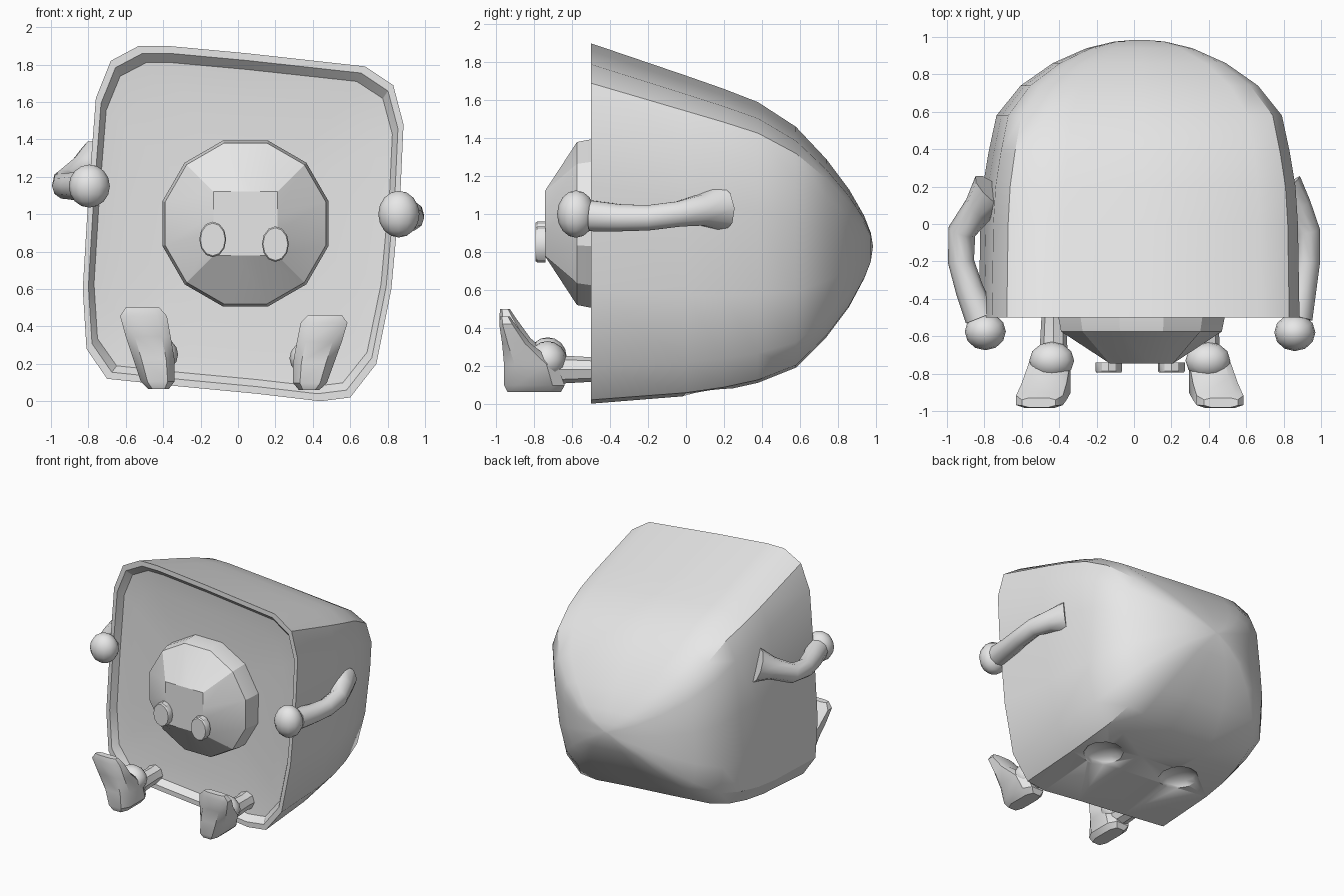
import bpy, bmesh, math
from mathutils import Vector

if "Cube" in bpy.data.objects:
    bpy.data.objects.remove(bpy.data.objects["Cube"])

grey = bpy.data.materials.new("plain grey")
grey.use_nodes = True
grey.diffuse_color = (0.8, 0.8, 0.8, 1)
grey.node_tree.nodes["Principled BSDF"].inputs["Base Color"].default_value = (0.8, 0.8, 0.8, 1)


def finish(name, bm, angle=30):
    bmesh.ops.recalc_face_normals(bm, faces=bm.faces)
    mesh = bpy.data.meshes.new(name)
    bm.to_mesh(mesh)
    bm.free()
    mesh.materials.append(grey)
    ob = bpy.data.objects.new(name, mesh)
    bpy.context.collection.objects.link(ob)
    bpy.ops.object.select_all(action="DESELECT")
    bpy.context.view_layer.objects.active = ob
    ob.select_set(True)
    bpy.ops.object.shade_smooth_by_angle(angle=math.radians(angle))
    return ob


def loft(name, rings, angle=30):
    """Skin a list of equal-length rings and cap both ends."""
    bm = bmesh.new()
    loops = [[bm.verts.new(p) for p in ring] for ring in rings]
    n = len(loops[0])
    for a, b in zip(loops, loops[1:]):
        for i in range(n):
            j = (i + 1) % n
            bm.faces.new((a[i], a[j], b[j], b[i]))
    for end in (loops[0], loops[-1]):
        bm.faces.new(end)
    return finish(name, bm, angle)


def tube(name, path, sides=10):
    """Tube along (x, y, z, radius) stations."""
    pts = [Vector(p[:3]) for p in path]
    rings = []
    for i, p in enumerate(pts):
        t = (pts[min(i + 1, len(pts) - 1)] - pts[max(i - 1, 0)]).normalized()
        u = t.cross(Vector((0, 0, 1))).normalized()
        v = u.cross(t)
        r = path[i][3]
        rings.append([p + r * (math.cos(k * math.tau / sides) * u + math.sin(k * math.tau / sides) * v)
                      for k in range(sides)])
    return loft(name, rings, 40)


def ball(name, centre, size):
    bm = bmesh.new()
    bmesh.ops.create_uvsphere(bm, u_segments=12, v_segments=8, radius=1)
    for v in bm.verts:
        v.co = Vector(centre) + Vector(c * s for c, s in zip(v.co, size))
    return finish(name, bm, 40)


# Body shell: lopsided rounded square outline, shrinking to a blunt tip at the back
OUTLINE = [(-.53, 1.9), (-.38, 1.9), (.05, 1.86), (.68, 1.79), (.83, 1.69), (.885, 1.48),
           (.87, 1.15), (.82, .6), (.74, .2), (.6, .02), (.44, 0), (.1, .04), (-.32, .08),
           (-.7, .12), (-.81, .28), (-.83, .6), (-.8, 1.1), (-.76, 1.62), (-.68, 1.82)]


def section(y, width, low, high):
    return [(.03 + (x - .03) * width, y, low + (high - low) * z / 1.9) for x, z in OUTLINE]


stations = [(-.43, .3, .7, 1.2), (-.435, .8, .25, 1.66), (-.45, .93, .08, 1.81),
            (-.5, .965, .04, 1.86), (-.5, 1, 0, 1.9), (0, .99, .04, 1.73), (.2, .975, .07, 1.66),
            (.38, .94, .11, 1.59), (.58, .89, .19, 1.46), (.74, .74, .35, 1.29), (.86, .54, .51, 1.13),
            (.94, .33, .66, .99), (.975, .16, .75, .9), (.985, .03, .82, .84)]
shell = loft("body_shell", [section(*s) for s in stations])

# Shallow dents under the body
for side in (-1, 1):
    cutter = ball("dent_cutter", (.02 + .36 * side, .12, .07 - .03 * side), (.17, .15, .09))
    cutter.hide_render = True
    mod = shell.modifiers.new("dent", "BOOLEAN")
    mod.operation = "DIFFERENCE"
    mod.object = cutter
    bpy.context.view_layer.objects.active = shell
    bpy.ops.object.modifier_apply(modifier=mod.name)
    bpy.data.objects.remove(cutter)

# Snout: twelve-sided dome with a flat square front


def snout_ring(y, radius, square=False):
    ring = []
    for k in range(12):
        a = math.radians(15 + 30 * k)
        c, s = math.cos(a), math.sin(a)
        r = radius / max(abs(c), abs(s)) if square else radius
        ring.append((.04 + r * c, y, .95 + r * s))
    return ring


loft("snout", [snout_ring(-.745, .17, True), snout_ring(-.575, .445),
               snout_ring(-.5, .46), snout_ring(-.42, .46)], 20)

# Nostril discs
for name, x, z in (("right_nostril", -.135, .865), ("left_nostril", .2, .84)):
    loft(name, [[(x + .072 * r * math.cos(k * math.tau / 12), y, z + .095 * r * math.sin(k * math.tau / 12))
                 for k in range(12)] for y, r in ((-.795, .92), (-.785, 1), (-.74, 1))])

# Arms curving forward, with round hands
tube("left_arm", [(.79, .17, 1.03, .13), (.87, .08, 1.02, .085), (.925, -.04, 1.0, .07),
                  (.925, -.2, .98, .07), (.9, -.35, .98, .075), (.87, -.5, .99, .085)])
ball("left_hand", (.86, -.58, 1.0), (.11, .1, .125))
tube("right_arm", [(-.75, .17, 1.27, .13), (-.83, .08, 1.23, .085), (-.92, -.04, 1.17, .075),
                   (-.925, -.2, 1.15, .07), (-.88, -.35, 1.15, .075), (-.82, -.5, 1.15, .085)])
ball("right_hand", (-.795, -.575, 1.15), (.11, .1, .115))

# Legs, ankles and upturned feet
for name, side, tall, shift in (("right", -1, 1, 0), ("left", 1, .92, -.045)):
    tube(name + "_leg", [((.43 + shift) * side, -.4, .18, .075), ((.43 + shift) * side, -.5, .18, .065),
                         ((.43 + shift) * side, -.68, .18, .075)], 8)
    ball(name + "_ankle", ((.44 + shift) * side, -.73, .25 * tall), (.12, .1, .1))
    rings = []
    # each level: height, inner and outer x, front and back y
    for z, x0, x1, y0, y1 in ((.06, .37, .48, -.94, -.66), (.1, .34, .52, -.96, -.64),
                              (.22, .34, .56, -.96, -.68), (.34, .36, .6, -.97, -.82),
                              (.45, .38, .63, -.985, -.9), (.495, .42, .6, -.98, -.93)):
        cx, cy, hx, hy = (x0 + x1) / 2 + shift, (y0 + y1) / 2, (x1 - x0) / 2, (y1 - y0) / 2
        corners = [(1, -.6), (1, .6), (.6, 1), (-.6, 1), (-1, .6), (-1, -.6), (-.6, -1), (.6, -1)]
        rings.append([((cx + hx * u) * side, cy + hy * v, z * tall + .005) for u, v in corners])
    loft(name + "_foot", rings, 35)
